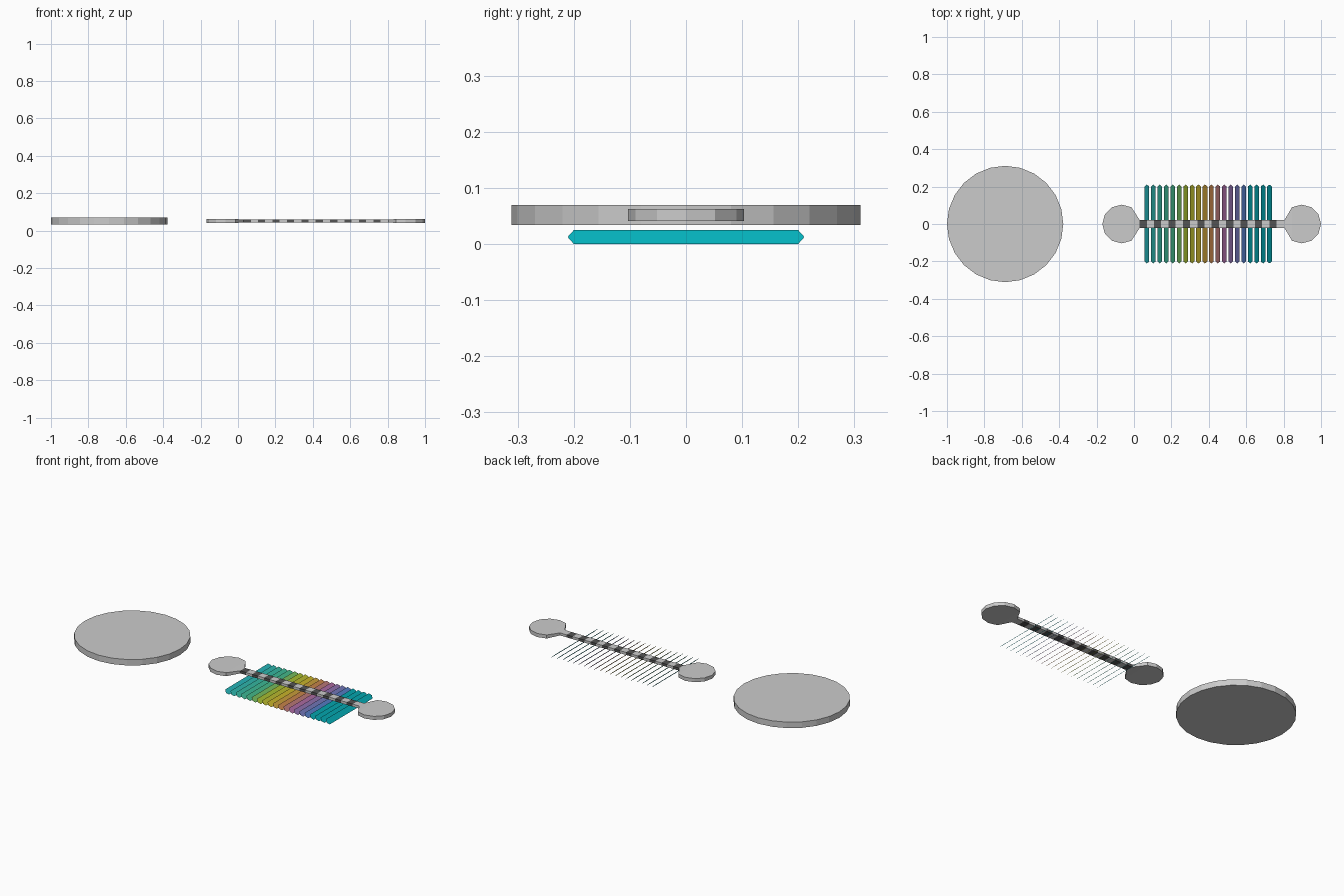
import bpy, bmesh
from math import cos, sin, radians, pi

if "Cube" in bpy.data.objects:
    bpy.data.objects.remove(bpy.data.objects["Cube"])

MID_Z = 0.0515


def add_object(name, bm, color=None):
    bmesh.ops.recalc_face_normals(bm, faces=bm.faces)
    return finish(name, bm, color)


def finish(name, bm, color):
    mesh = bpy.data.meshes.new(name)
    bm.to_mesh(mesh)
    bm.free()
    obj = bpy.data.objects.new(name, mesh)
    bpy.context.collection.objects.link(obj)
    if color:
        mat = bpy.data.materials.new(name + "_colour")
        mat.diffuse_color = (*[c ** 2.2 for c in color], 1)
        mat.use_nodes = True
        mat.node_tree.nodes["Principled BSDF"].inputs["Base Color"].default_value = mat.diffuse_color
        mesh.materials.append(mat)
    return obj


def slab(name, outline, color=None):
    """Closed solid from (x, y, half thickness) outline points."""
    bm = bmesh.new()
    top = [bm.verts.new((x, y, MID_Z + h)) for x, y, h in outline]
    low = [bm.verts.new((x, y, MID_Z - h)) for x, y, h in outline]
    bm.faces.new(top)
    bm.faces.new(low[::-1])
    n = len(outline)
    for i in range(n):
        j = (i + 1) % n
        bm.faces.new((top[i], low[i], low[j], top[j]))
    return add_object(name, bm, color)


# Large free-standing disc
slab("large_disc", [(-0.689 + 0.311 * cos(2 * pi * i / 24), 0.311 * sin(2 * pi * i / 24), 0.0175)
                    for i in range(24)])

# End pads: round disc plus a tapering neck towards the rod
R, W, ROD_H = 0.1035, 0.022, 0.0075


def end_pad(side, cx, direction, neck_end):
    pts = [(cx + direction * R * cos(radians(a)), R * sin(radians(a)), 0.0105)
           for a in range(60, 301, 30)]
    slab(side + "_end_pad", pts)
    slab(side + "_neck", [pts[-1], (neck_end, -W, ROD_H), (neck_end, W, ROD_H), pts[0]])


end_pad("left", -0.066, 1, 0.03)
end_pad("right", 0.8965, -1, 0.805)

# Rod of alternating dark and light segments
START, END, COUNT = 0.03, 0.762, 19
step = (END - START) / COUNT
for i in range(COUNT):
    a, b = START + i * step, START + (i + 1) * step
    slab(f"rod_segment_{i + 1:02d}", [(a, -W, ROD_H), (b, -W, ROD_H), (b, W, ROD_H), (a, W, ROD_H)],
         (0.33, 0.33, 0.33) if i % 2 == 0 else None)
slab("rod_tail", [(END, -W, ROD_H), (0.805, -W, ROD_H), (0.805, W, ROD_H), (END, W, ROD_H)])

# Colour stops along the row of tilted sheets
STOPS = [(0, (0.18, 0.76, 0.78)), (4, (0.30, 0.78, 0.58)), (6, (0.70, 0.80, 0.22)),
         (8, (0.85, 0.76, 0.20)), (10, (0.84, 0.56, 0.32)), (12, (0.72, 0.45, 0.68)),
         (15, (0.36, 0.52, 0.82)), (16, (0.05, 0.70, 0.74)), (19, (0.05, 0.70, 0.74))]


def gradient(i):
    for (a, ca), (b, cb) in zip(STOPS, STOPS[1:]):
        if a <= i <= b:
            t = (i - a) / (b - a)
            return tuple(p + (q - p) * t for p, q in zip(ca, cb))


# Thin tilted sheets with pointed ends, facing right and up
SHEET = [(-0.211, 0.0), (-0.2, -0.0123), (0.2, -0.0123), (0.211, 0.0), (0.2, 0.0123), (-0.2, 0.0123)]
for i in range(20):
    cx = 0.069 + i * 0.0345
    bm = bmesh.new()
    bm.faces.new([bm.verts.new((cx - h, y, 0.0123 + h)) for y, h in SHEET])
    finish(f"sheet_{i + 1:02d}", bm, gradient(i))
